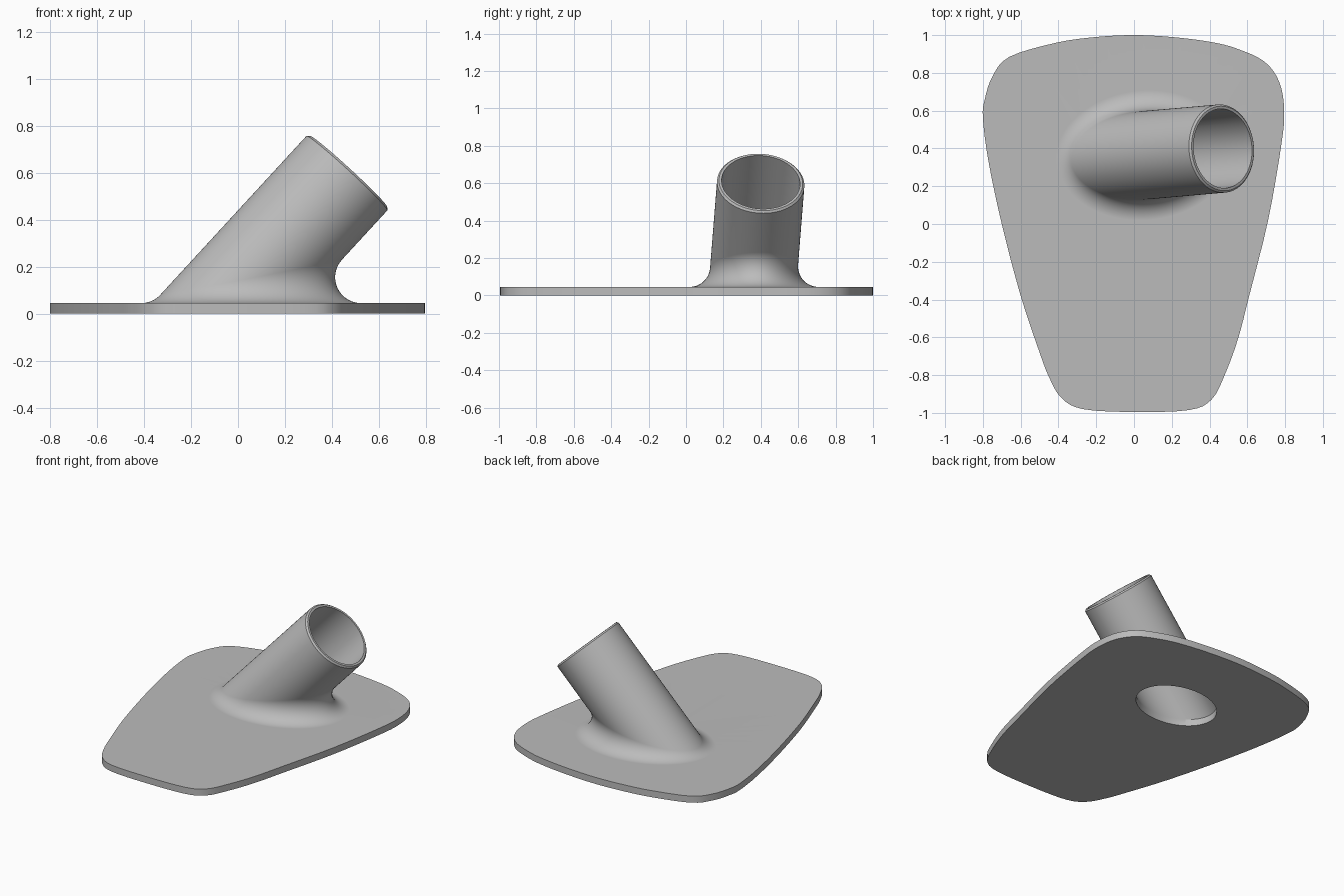
import bpy, bmesh, math
from mathutils import Vector

if "Cube" in bpy.data.objects:
    bpy.data.objects.remove(bpy.data.objects["Cube"])

PLATE = 0.045            # plate thickness
OUTER, BORE = 0.234, 0.21
FILLET = 0.11            # blend radius between plate and tube
CHAMFER = 0.01
SIDES, ARC = 96, 14
TOP = Vector((0.47, 0.4, 0.605))              # centre of the tube mouth
AXIS = Vector((0.92, 0.08, 1)).normalized()
U = AXIS.cross(Vector((0, 1, 0))).normalized()
V = AXIS.cross(U)
DOWN = Vector((0, 0, -1))

# Plate outline control points, counter-clockwise from the front
OUTLINE = [Vector(p) for p in (
    (0, -.995), (.29, -.985), (.41, -.93), (.48, -.8), (.55, -.61), (.61, -.38),
    (.71, .02), (.78, .42), (.795, .6), (.77, .75), (.69, .86), (.54, .93),
    (.4, .965), (.2, .99), (0, 1), (-.2, .99), (-.41, .96), (-.66, .885),
    (-.75, .78), (-.79, .66), (-.8, .56), (-.77, .33), (-.7, 0), (-.6, -.38),
    (-.5, -.68), (-.45, -.81), (-.385, -.92), (-.27, -.98))]


def smooth_loop(pts, steps=4):
    """Closed Catmull-Rom curve through the points."""
    out = []
    for i in range(len(pts)):
        a, b, c, d = (pts[(i + k) % len(pts)] for k in (-1, 0, 1, 2))
        for s in range(steps):
            t = s / steps
            out.append(b + (c - a) * t / 2 + (a - b * 2.5 + c * 2 - d / 2) * t ** 2
                       + (b * 1.5 - a / 2 - c * 1.5 + d / 2) * t ** 3)
    return out


def on_tube(n, radius, z):
    """Point at height z on the line parallel to the axis, in direction n."""
    p = TOP + n * radius
    return p + AXIS * ((z - p.z) / AXIS.z)


def tube_profile(n):
    """Strip from plate top, up the blend and tube, over the rim, down the bore."""
    ball = on_tube(n, OUTER + FILLET, PLATE + FILLET)
    pts = [ball + DOWN.slerp(-n, i / ARC) * FILLET for i in range(ARC + 1)]
    pts.append(TOP + n * OUTER - AXIS * CHAMFER)
    pts.append(TOP + n * (OUTER - CHAMFER))
    pts.append(TOP + n * BORE)
    mouth = on_tube(n, BORE, PLATE)
    return pts + [mouth, mouth + DOWN * PLATE]


def bridge(bm, a, b):
    for i in range(len(a)):
        j = (i + 1) % len(a)
        bm.faces.new((a[i], a[j], b[j], b[i]))


def fill_between(bm, outer, inner):
    edges = [bm.edges.get((r[i - 1], r[i])) for r in (outer, inner) for i in range(len(r))]
    bmesh.ops.triangle_fill(bm, edges=edges, use_beauty=True)


bm = bmesh.new()

# Tube with blended foot
angles = [2 * math.pi * i / SIDES for i in range(SIDES)]
strips = [tube_profile(U * math.cos(t) + V * math.sin(t)) for t in angles]
rings = [[bm.verts.new(p) for p in ring] for ring in zip(*strips)]
for lower, upper in zip(rings, rings[1:]):
    bridge(bm, lower, upper)

# Plate edge, then top and underside around the tube
loop = smooth_loop(OUTLINE)
low, high = ([bm.verts.new((p.x, p.y, z)) for p in loop] for z in (0, PLATE))
bridge(bm, low, high)
fill_between(bm, high, rings[0])
fill_between(bm, low, rings[-1])
bmesh.ops.recalc_face_normals(bm, faces=bm.faces)

mesh = bpy.data.meshes.new("plate_with_angled_tube")
bm.to_mesh(mesh)
bm.free()
body = bpy.data.objects.new("plate_with_angled_tube", mesh)
bpy.context.collection.objects.link(body)

# Plain grey
grey = bpy.data.materials.new("plain_grey")
grey.use_nodes = True
color = (0.5, 0.5, 0.5, 1)
grey.diffuse_color = color
grey.node_tree.nodes["Principled BSDF"].inputs["Base Color"].default_value = color
mesh.materials.append(grey)

# Smooth shading with crisp edges and a flat plate
bpy.context.view_layer.objects.active = body
body.select_set(True)
bpy.ops.object.shade_smooth_by_angle(angle=math.radians(30))
weighted = body.modifiers.new("even_shading", "WEIGHTED_NORMAL")
weighted.keep_sharp = True
